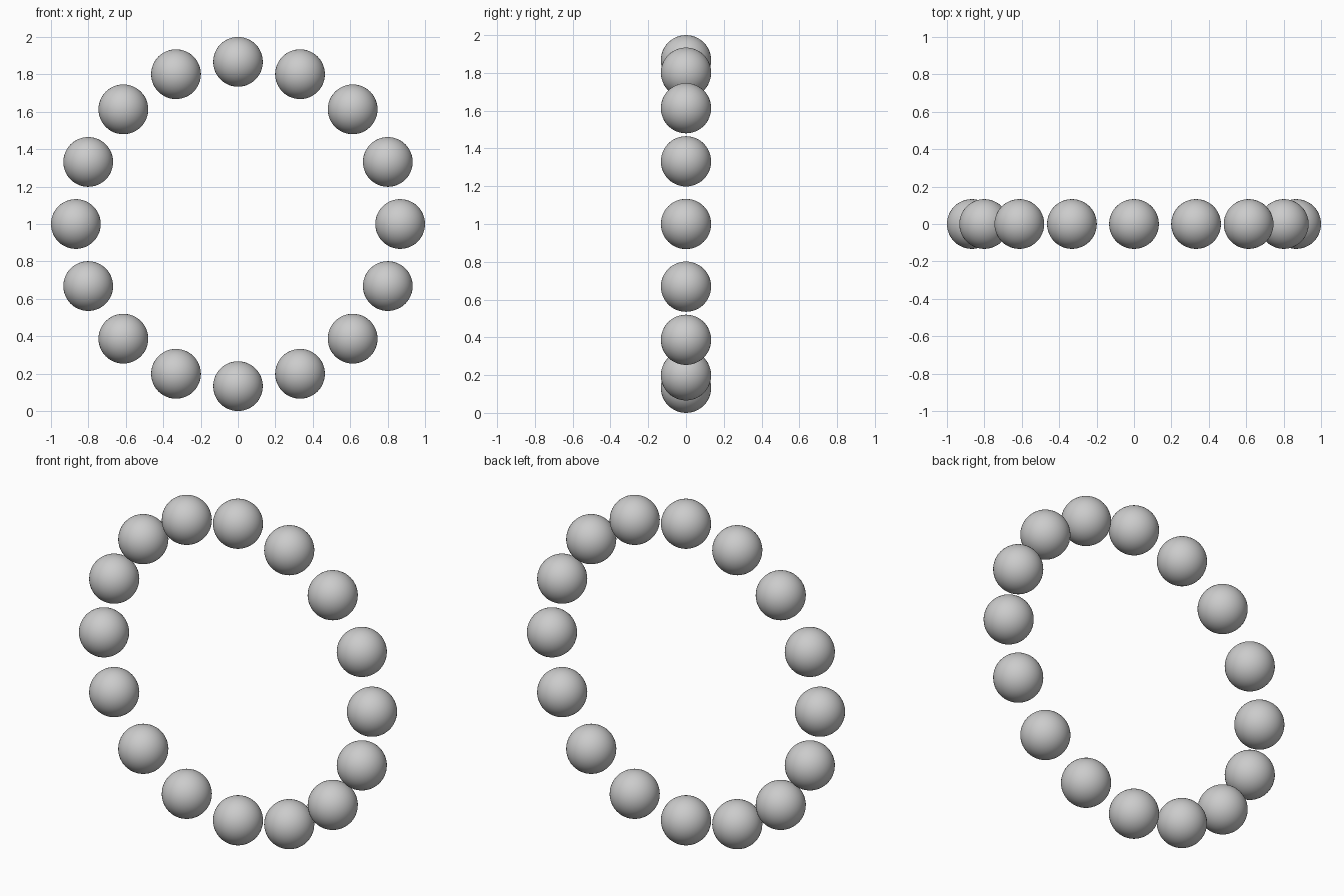
import bpy
import math

if "Cube" in bpy.data.objects:
    bpy.data.objects.remove(bpy.data.objects["Cube"])

COUNT = 16
BEAD_RADIUS = 0.133
RING_RADIUS = 1.0 - BEAD_RADIUS

# Upright ring of equal, separate beads in the XZ plane
for i in range(COUNT):
    a = 2 * math.pi * i / COUNT
    bpy.ops.mesh.primitive_uv_sphere_add(
        segments=48, ring_count=24, radius=BEAD_RADIUS,
        location=(RING_RADIUS * math.cos(a), 0, 1 + RING_RADIUS * math.sin(a)))
    bead = bpy.context.object
    bead.name = f"bead_{i + 1:02d}"
    bpy.ops.object.shade_smooth()
